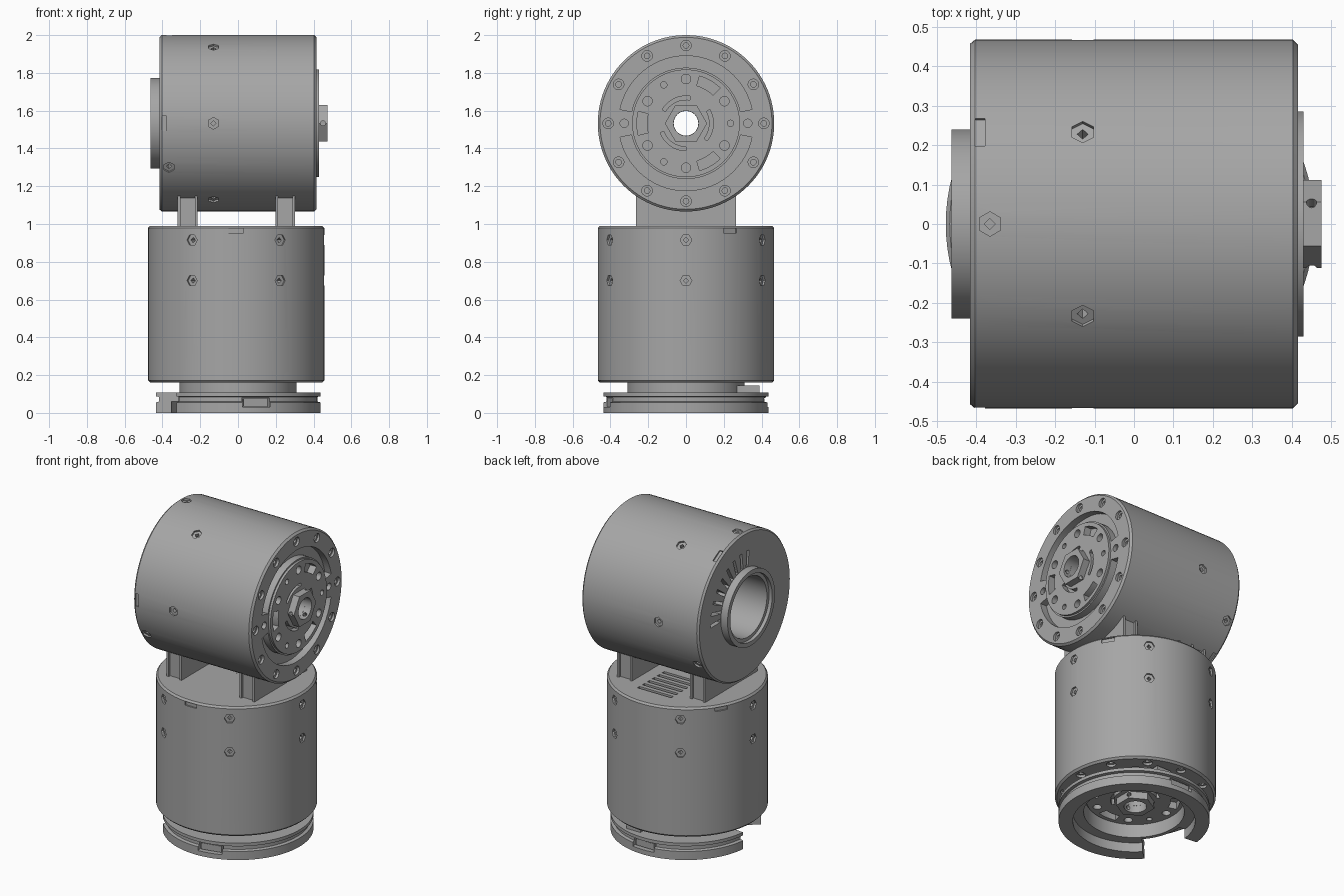
import bpy, bmesh
from math import sin, cos, pi, radians
from mathutils import Matrix, Vector

cube = bpy.data.objects.get("Cube")
if cube:
    bpy.data.objects.remove(cube)

grey = bpy.data.materials.new("machined grey")
grey.use_nodes = True
COLOR = (0.38, 0.38, 0.38, 1)
grey.diffuse_color = COLOR
grey.node_tree.nodes["Principled BSDF"].inputs["Base Color"].default_value = COLOR

R, L = 0.467, 0.83          # motor shell radius and length
T = Matrix.Translation


def turn(angle):
    return Matrix.Rotation(radians(angle), 4, 'Z')


def sweep(bm, profile, a0=0, a1=360, steps=96):
    """Revolve a closed (radius, height) profile about z, fully or as an arc."""
    full = a1 - a0 == 360
    rings = []
    for i in range(steps if full else steps + 1):
        a = radians(a0 + (a1 - a0) * i / steps)
        rings.append([bm.verts.new((r * cos(a), r * sin(a), z)) for r, z in profile])
    n = len(profile)
    faces = []
    for i in range(steps):
        p, q = rings[i], rings[(i + 1) % len(rings)]
        for j in range(n):
            k = (j + 1) % n
            faces.append(bm.faces.new((p[j], q[j], q[k], p[k])))
    if not full:
        faces += [bm.faces.new(rings[0]), bm.faces.new(rings[-1])]
    bmesh.ops.recalc_face_normals(bm, faces=faces)


def arc(bm, r0, r1, a0, a1, z0, z1, steps=16):
    sweep(bm, [(r0, z0), (r1, z0), (r1, z1), (r0, z1)], a0, a1, steps)


def rod(bm, r, depth, matrix, sides=20, r2=None):
    bmesh.ops.create_cone(bm, cap_ends=True, segments=sides, radius1=r,
                          radius2=r if r2 is None else r2, depth=depth, matrix=matrix)


def box(bm, size, matrix):
    bmesh.ops.create_cube(bm, size=1, matrix=matrix @ Matrix.Diagonal((*size, 1)))


def make(name, bm):
    mesh = bpy.data.meshes.new(name)
    bm.to_mesh(mesh)
    bm.free()
    obj = bpy.data.objects.new(name, mesh)
    mesh.materials.append(grey)
    bpy.context.collection.objects.link(obj)
    return obj


def finish(obj, matrix, *cutters):
    """Cut the part, bake the cuts, place it and smooth its round sides."""
    for c in cutters:
        c.hide_render = True
        mod = obj.modifiers.new("cut", 'BOOLEAN')
        mod.operation, mod.solver, mod.object = 'DIFFERENCE', 'EXACT', c
        mod.use_self = True
    bpy.ops.object.select_all(action='DESELECT')
    bpy.context.view_layer.objects.active = obj
    obj.select_set(True)
    for mod in list(obj.modifiers):
        bpy.ops.object.modifier_apply(modifier=mod.name)
    for c in cutters:
        bpy.data.objects.remove(c)
    obj.matrix_world = matrix
    bpy.ops.object.shade_smooth_by_angle(angle=radians(30))


def motor(name, matrix, back, side_rows, vents):
    # Shell with a raised drive plate on the z = 0 end
    bm = bmesh.new()
    sweep(bm, [(0.065, -0.015), (0.285, -0.015), (0.285, 0), (0.455, 0), (R, 0.012),
               (R, L - 0.012), (0.457, L)] + back)
    shell = make(name, bm)

    cut = bmesh.new()
    # Flange bolt holes with counterbores
    for i in range(12):
        rod(cut, 0.028, 0.03, turn(30 * i) @ T((0.412, 0, 0)))
        rod(cut, 0.015, 0.12, turn(30 * i) @ T((0.412, 0, 0)), 12)
    # Recess around the drive plate, bridged at both sides
    for a in (12, 192):
        arc(cut, 0.295, 0.357, a + 90, a + 246, -0.03, 0.045, 28)
    for a in (90, 270):
        rod(cut, 0.022, 0.05, turn(a) @ T((0.327, 0, 0)))
    # Holes, long slots and hub slots of the drive plate
    for a in (0, 60, 120, 180, 240, 300):
        rod(cut, 0.025, 0.06, turn(a) @ T((0.235, 0, 0)))
    for a in (30, 150, 270):
        arc(cut, 0.207, 0.26, a - 14, a + 14, -0.05, 0.03, 8)
        arc(cut, 0.125, 0.145, a + 30, a + 100, -0.05, 0.02, 10)
    for a in (90, 210, 330):
        rod(cut, 0.017, 0.06, turn(a) @ T((0.235, 0, 0)), 14)
    # Screw seats in the side wall
    for height, count, start in side_rows:
        for i in range(count):
            m = turn(start + i * 360 / count) @ T((R, 0, height)) @ Matrix.Rotation(pi / 2, 4, 'Y')
            rod(cut, 0.031, 0.024, m, 6)
            rod(cut, 0.014, 0.16, m, 4)
    # Rim notches
    for a in (30, 150, 270):
        box(cut, (0.02, 0.08, 0.025), turn(a) @ T((R, 0, L - 0.025)))
    # Cooling vents
    for size, m in vents:
        box(cut, size, m)
    finish(shell, matrix, make("shell_cutter", cut))

    # Hexagonal hub nut with a bore and set-screw holes
    bm = bmesh.new()
    rod(bm, 0.112, 0.055, T((0, 0, -0.0325)), 6)
    hub = make(name + "_hub_nut", bm)
    cut = bmesh.new()
    rod(cut, 0.066, 0.3, Matrix(), 32)
    for i in range(3):
        rod(cut, 0.013, 0.08, turn(30 + 120 * i) @ T((0.1, 0, -0.035)) @ Matrix.Rotation(pi / 2, 4, 'Y'), 12)
    finish(hub, matrix, make("hub_cutter", cut))


upper = T((0.415, 0, 1.533)) @ Matrix.Rotation(-pi / 2, 4, 'Y')
lower = T((-0.01, 0, 0.16))

# Upper motor: open collar and radial vents at the back end
collar = [(0.24, L), (0.24, L + 0.047), (0.212, L + 0.047), (0.212, L + 0.025),
          (0.19, L + 0.025), (0.19, L - 0.28), (0.065, L - 0.28)]
radial = [((0.1, 0.02, 0.1), turn(a) @ T((0.295, 0, L))) for a in range(-6, 100, 12)]
motor("upper_motor", upper, collar, [(0.545, 6, 30), (0.78, 3, 0)], radial)

# Lower motor: closed top with a row of parallel vents
lid = [(0.002, L), (0.002, 0.4), (0.065, 0.4)]
slots = [((0.24, 0.022, 0.1), T((0.01, 0.06 + 0.05 * i, L))) for i in range(6)]
motor("lower_motor", lower, lid, [(0.755, 6, 0), (0.54, 6, 0)], slots)

# Brackets joining the two motors, hollowed at front and back
for name, x in (("right_bracket", -0.267), ("left_bracket", 0.25)):
    bm = bmesh.new()
    box(bm, (0.105, 0.53, 0.2), T((x, 0, 1.075)))
    bracket = make(name, bm)
    cut = bmesh.new()
    for side in (-1, 1):
        box(cut, (0.077, 0.03, 0.3), T((x, side * 0.265, 1.14)))
    finish(bracket, Matrix(), make("bracket_cutter", cut))

# Grooved mounting ring with a neck up to the lower motor
bm = bmesh.new()
sweep(bm, [(0.355, 0), (0.438, 0), (0.438, 0.055), (0.42, 0.06), (0.42, 0.085), (0.438, 0.088),
           (0.438, 0.108), (0.31, 0.108), (0.31, 0.165), (0.292, 0.165), (0.292, 0.06), (0.355, 0.06)])
ring = make("mounting_ring", bm)
cut = bmesh.new()
arc(cut, 0.315, 0.5, 174, 222, -0.05, 0.15)
for a in (-77, 90):
    box(cut, (0.12, 0.15, 0.05), turn(a) @ T((0.43, 0, 0.055)))
finish(ring, Matrix(), make("ring_cutter", cut))

# Latch blocks on the ring
bm = bmesh.new()
box(bm, (0.1, 0.13, 0.04), T((0.1, 0.325, 0.125)))
for a in (-77, 90):
    box(bm, (0.03, 0.13, 0.04), turn(a) @ T((0.4, 0, 0.055)))
finish(make("ring_latches", bm), Matrix())
